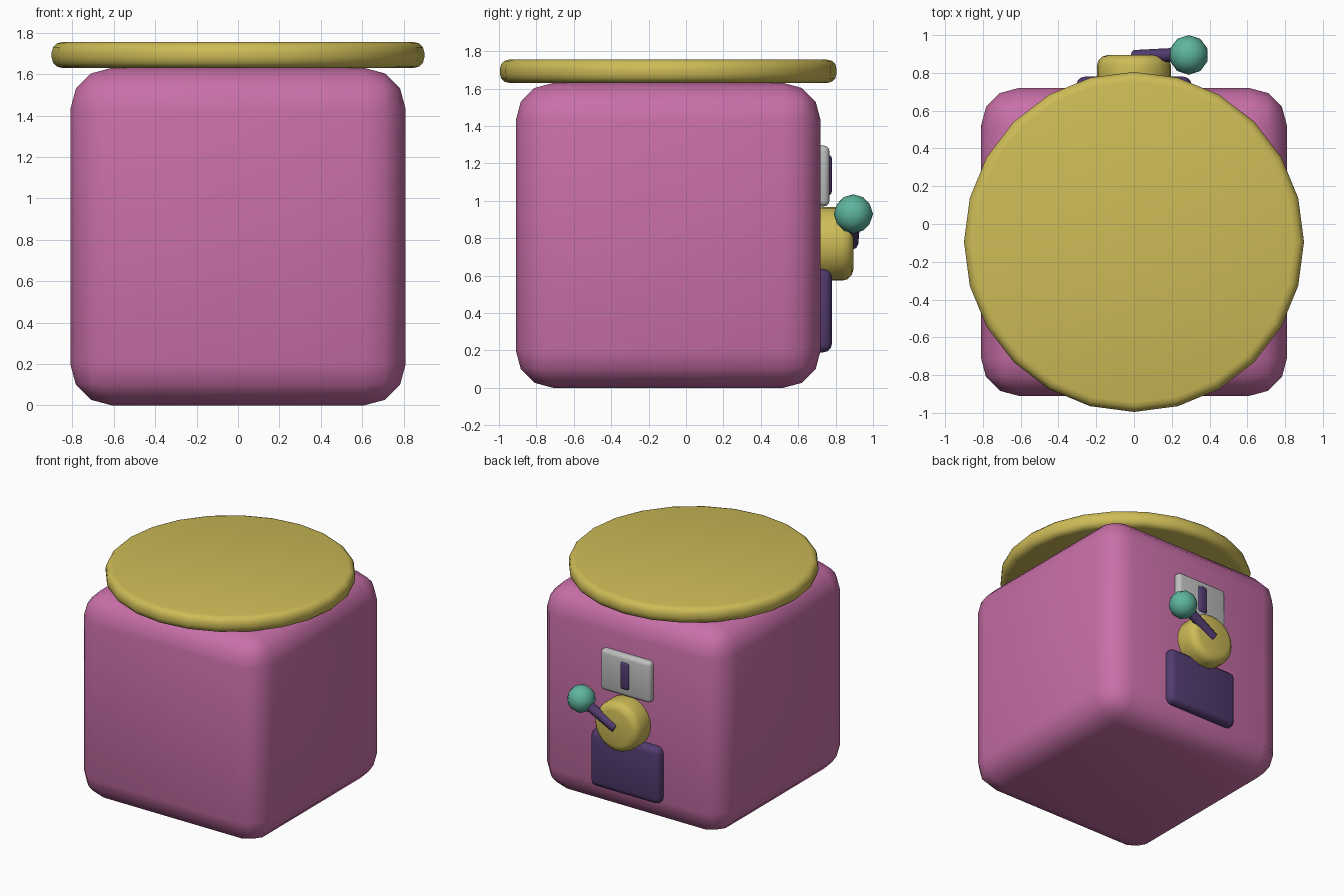
import bpy
import bmesh
import math
from mathutils import Vector

cube = bpy.data.objects.get("Cube")
if cube:
    bpy.data.objects.remove(cube, do_unlink=True)


def material(name, rgb):
    mat = bpy.data.materials.new(name)
    mat.use_nodes = True
    colour = (*rgb, 1)
    mat.diffuse_color = colour
    mat.node_tree.nodes["Principled BSDF"].inputs["Base Color"].default_value = colour
    return mat


pink = material("pink", (0.58, 0.16, 0.39))
yellow = material("mustard yellow", (0.61, 0.5, 0.095))
teal = material("teal", (0.11, 0.46, 0.34))
purple = material("dark purple", (0.085, 0.043, 0.16))
grey = material("light grey", (0.52, 0.52, 0.52))

BACK = 0.72       # back wall of the body
MIDDLE = -0.095   # body centre in y


def finish(obj, name, mat, bevel=0, segments=3):
    obj.name = obj.data.name = name
    obj.data.materials.append(mat)
    bpy.ops.object.shade_smooth()
    if bevel:
        mod = obj.modifiers.new("rounded edges", 'BEVEL')
        mod.width, mod.segments = bevel, segments
        mod.limit_method = 'ANGLE'
        mod.angle_limit = math.radians(40)
    return obj


def box(name, mat, low, high, bevel, segments=3):
    low, high = Vector(low), Vector(high)
    bpy.ops.mesh.primitive_cube_add(size=1, location=(low + high) / 2)
    obj = bpy.context.object
    obj.data.transform(Vector(high - low).to_4d().to_3d().to_track_quat('Z', 'Y').to_matrix().to_4x4().Identity(4))
    for v in obj.data.vertices:
        v.co = Vector(a * b for a, b in zip(v.co, high - low))
    return finish(obj, name, mat, bevel, segments)


def cylinder(name, mat, start, end, radius, sides, bevel=0):
    start, end = Vector(start), Vector(end)
    axis = end - start
    bpy.ops.mesh.primitive_cylinder_add(
        vertices=sides, radius=radius, depth=axis.length,
        location=(start + end) / 2, rotation=axis.to_track_quat('Z', 'Y').to_euler())
    return finish(bpy.context.object, name, mat, bevel)


def wall_plate(name, mat, half_width, bottom, top, depth, bevel):
    box(name, mat, (-half_width, BACK - 0.06, bottom),
        (half_width, BACK + depth, top), bevel)


# Body and round lid
box("body", pink, (-0.81, -0.91, 0), (0.81, BACK, 1.63), 0.2)
cylinder("lid", yellow, (0, MIDDLE, 1.63), (0, MIDDLE, 1.755), 0.9, 24, 0.05)

# Coin plate, slot and dispensing hatch on the back wall
wall_plate("coin_plate", grey, 0.22, 0.97, 1.295, 0.047, 0.03)
wall_plate("coin_slot", purple, 0.04, 1.03, 1.245, 0.06, 0.02)
wall_plate("hatch", purple, 0.305, 0.19, 0.635, 0.06, 0.045)

# Crank: hub, arm and ball
cylinder("crank_hub", yellow, (0, BACK - 0.05, 0.77), (0, 0.895, 0.77), 0.197, 24, 0.06)
cylinder("crank_arm", purple, (0, 0.885, 0.77), (0.29, 0.9, 0.93), 0.036, 8)
bpy.ops.object.shade_smooth_by_angle(angle=math.radians(50))
bpy.ops.mesh.primitive_ico_sphere_add(subdivisions=2, radius=0.105, location=(0.29, 0.895, 0.93))
finish(bpy.context.object, "crank_ball", teal)
